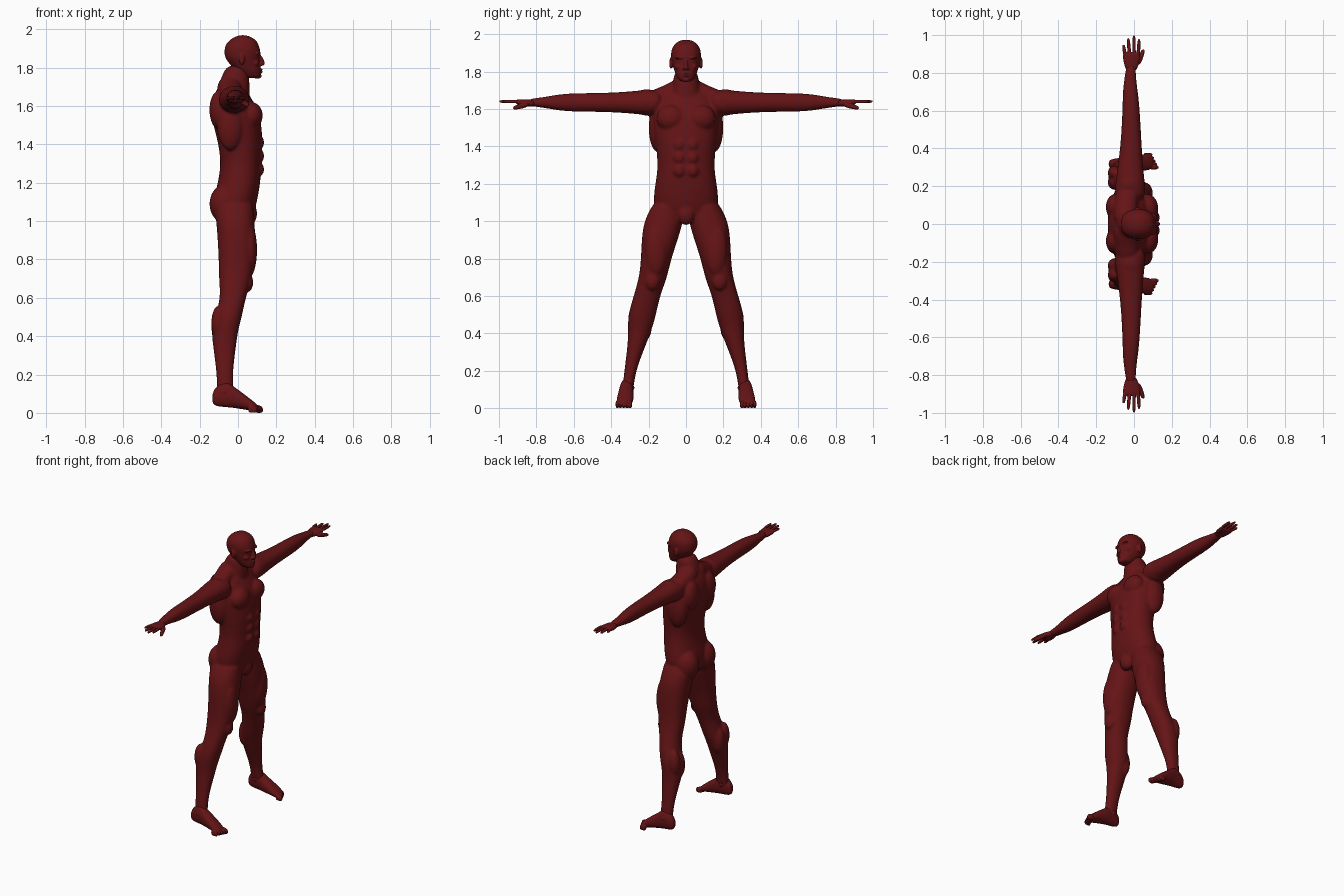
import bpy
import bmesh
from math import cos, sin, tau, copysign
from mathutils import Matrix, Vector

default_cube = bpy.data.objects.get("Cube")
if default_cube:
    bpy.data.objects.remove(default_cube, do_unlink=True)

# One dark red for the whole figure
skin = bpy.data.materials.new("dark_red_skin")
skin.use_nodes = True
skin.diffuse_color = (.13, .007, .008, 1)
skin.node_tree.nodes["Principled BSDF"].inputs["Base Color"].default_value = skin.diffuse_color

BOTH = (1, -1)
MIDDLE = (1,)
SEGMENTS = 16
GROW = 1.02
FULLNESS = .9


def rounded(value):
    """Square off a circle slightly, for fuller cross-sections."""
    return copysign(abs(value) ** FULLNESS, value)


def loft(bm, axis, rings, sides=BOTH):
    """Skin rings of (position, low a, high a, low b, high b) along an axis."""
    for side in sides:
        loops = []
        for along, a_low, a_high, b_low, b_high in rings:
            loop = []
            for step in range(SEGMENTS):
                angle = tau * step / SEGMENTS
                a = (a_low + a_high) / 2 + (a_high - a_low) / 2 * GROW * rounded(cos(angle))
                b = (b_low + b_high) / 2 + (b_high - b_low) / 2 * GROW * rounded(sin(angle))
                x, y, z = {"x": (along, a, b), "y": (a, along, b), "z": (a, b, along)}[axis]
                loop.append(bm.verts.new((x, y * side, z)))
            loops.append(loop)
        for lower, upper in zip(loops, loops[1:]):
            for step in range(SEGMENTS):
                following = (step + 1) % SEGMENTS
                bm.faces.new((lower[step], lower[following], upper[following], upper[step]))
        bm.faces.new(loops[0])
        bm.faces.new(loops[-1])


def stack(bm, levels):
    """Loft upright symmetric levels of (height, back, front, half width)."""
    rings = [(height, back, front, -half, half) for height, back, front, half in levels]
    loft(bm, "z", rings, MIDDLE)


def digit(bm, root, tip, thickness, sides):
    """Loft one tapering finger or thumb from root to tip."""
    root, tip = Vector(root), Vector(tip)
    rings = []
    for part, taper in ((0, 1), (.5, 1), (.85, .85), (1, .5)):
        centre = root.lerp(tip, part)
        radius = thickness * taper
        rings.append((centre.y, centre.x - radius, centre.x + radius,
                      centre.z - radius, centre.z + radius))
    loft(bm, "y", rings, sides)


def muscle(bm, centre, radii, sides=BOTH):
    """Add an ellipsoid, mirrored across the middle when it is paired."""
    x, y, z = centre
    for side in sides:
        place = Matrix.Translation((x, y * side, z)) @ Matrix.Diagonal((*radii, 1))
        bmesh.ops.create_uvsphere(bm, u_segments=SEGMENTS, v_segments=10, radius=GROW, matrix=place)


def finish(bm, name, voxel, smoothing):
    """Fuse the overlapping forms into one smooth skin."""
    bmesh.ops.recalc_face_normals(bm, faces=bm.faces)
    mesh = bpy.data.meshes.new(name)
    bm.to_mesh(mesh)
    bm.free()
    mesh.materials.append(skin)
    mesh.shade_smooth()
    part = bpy.data.objects.new(name, mesh)
    bpy.context.collection.objects.link(part)
    rounding = part.modifiers.new("round", "SUBSURF")
    rounding.levels = rounding.render_levels = 2
    fuse = part.modifiers.new("fuse", "REMESH")
    fuse.mode = "VOXEL"
    fuse.voxel_size = voxel
    fuse.use_smooth_shade = True
    soften = part.modifiers.new("soften", "SMOOTH")
    soften.factor = .5
    soften.iterations = smoothing


# Trunk
body = bmesh.new()
stack(body, [(1, -.08, .06, .08), (1.04, -.11, .08, .15), (1.1, -.13, .1, .18),
             (1.22, -.1, .12, .16), (1.3, -.09, .12, .15), (1.4, -.1, .13, .16),
             (1.54, -.14, .12, .18), (1.61, -.14, .09, .18), (1.67, -.12, .05, .14),
             (1.71, -.1, .03, .08)])
muscle(body, (.07, .08, 1.55), (.06, .08, .07))       # chest
muscle(body, (-.04, .15, 1.5), (.07, .05, .13))       # sides of back
muscle(body, (-.1, .09, 1.58), (.05, .07, .1))        # shoulder blades
muscle(body, (-.07, .09, 1.09), (.08, .08, .1))       # buttocks
muscle(body, (.06, 0, 1.04), (.04, .05, .06), MIDDLE) # groin
for height in (1.27, 1.34, 1.41):                     # belly
    muscle(body, (.11, .035, height), (.027, .034, .036))

# Neck and shoulder slope
stack(body, [(1.62, -.12, .06, .09), (1.68, -.11, .06, .08),
             (1.74, -.09, .06, .07), (1.82, -.06, .05, .06)])
loft(body, "z", [(1.67, .04, .07, 0, .03), (1.8, -.01, .02, .05, .07)])
loft(body, "y", [(0, -.11, .02, 1.6, 1.77), (.06, -.11, .02, 1.6, 1.76),
                 (.12, -.1, .02, 1.6, 1.72), (.2, -.09, .03, 1.6, 1.7)])

# Arms, level with the shoulders
ARM_HEIGHT = 1.635
arm = [(.12, -.1, .06, .06), (.2, -.1, .06, .07), (.28, -.09, .05, .06),
       (.42, -.07, .04, .05), (.62, -.06, .03, .05), (.7, -.06, .02, .04),
       (.78, -.05, .01, .025), (.85, -.04, .01, .02)]
loft(body, "y", [(along, back, front, ARM_HEIGHT - half, ARM_HEIGHT + half)
                 for along, back, front, half in arm])
muscle(body, (-.02, .21, ARM_HEIGHT), (.08, .08, .07)) # shoulder caps

# Legs
loft(body, "z", [(1.12, -.11, .08, .02, .16), (1.05, -.12, .08, .01, .2),
                 (.97, -.11, .09, .02, .235), (.8, -.1, .09, .08, .24),
                 (.7, -.1, .07, .1, .25), (.6, -.09, .04, .14, .28),
                 (.5, -.12, .02, .16, .31), (.43, -.14, 0, .18, .31),
                 (.35, -.13, -.01, .21, .31), (.2, -.11, -.03, .27, .33),
                 (.1, -.11, -.02, .28, .34), (.06, -.11, -.03, .3, .34)])
muscle(body, (.06, .16, .85), (.04, .06, .14))         # thigh fronts
muscle(body, (.05, .18, .68), (.03, .04, .05))         # kneecaps
muscle(body, (-.1, .22, .45), (.04, .04, .09))         # inner calves
muscle(body, (-.1, .27, .47), (.04, .04, .09))         # outer calves
finish(body, "body", .007, 8)

# Head
head = bmesh.new()
stack(head, [(1.745, .045, .11, .03), (1.76, .02, .12, .043), (1.79, -.02, .12, .058),
             (1.85, -.07, .11, .077), (1.88, -.07, .12, .08), (1.91, -.07, .11, .08),
             (1.94, -.05, .1, .067), (1.96, -.02, .07, .045), (1.97, .01, .04, .02)])
muscle(head, (.1, .03, 1.874), (.02, .03, .008))          # brows
muscle(head, (.09, .03, 1.855), (.02, .014, .008))        # eyes
muscle(head, (.08, .04, 1.825), (.03, .02, .02))          # cheeks
muscle(head, (.12, .01, 1.817), (.012, .01, .008))        # nostrils
muscle(head, (.1, 0, 1.757), (.024, .02, .014), MIDDLE)   # chin
muscle(head, (.02, .08, 1.845), (.015, .01, .03))         # ears
for lip_height in (1.778, 1.79):
    muscle(head, (.11, 0, lip_height), (.02, .02, .006), MIDDLE)
stack(head, [(1.81, .09, .135, .012), (1.82, .09, .145, .012), (1.875, .09, .12, .007)])  # nose
finish(head, "head", .004, 3)

# Hands and feet, one object for each side
for label, side in (("left", 1), ("right", -1)):
    sides = (side,)
    hand = bmesh.new()
    loft(hand, "y", [(.8, -.04, .01, 1.61, 1.65), (.86, -.056, .03, 1.614, 1.652),
                     (.89, -.06, .033, 1.62, 1.652), (.91, -.056, .03, 1.624, 1.65)], sides)
    for root_x, tip_x, reach in ((-.047, -.056, .95), (-.024, -.03, .985), (0, 0, 1), (.022, .027, .98)):
        digit(hand, (root_x, .89, 1.64), (tip_x, reach, 1.64), .0095, sides)
    digit(hand, (.02, .84, 1.625), (.05, .925, 1.605), .014, sides)
    finish(hand, label + "_hand", .003, 2)

    foot = bmesh.new()
    loft(foot, "x", [(-.135, .3, .335, .05, .1), (-.115, .29, .345, .034, .14),
                     (-.06, .284, .352, .03, .17), (-.02, .28, .36, .026, .135),
                     (.03, .28, .367, .018, .1), (.08, .284, .373, .01, .06),
                     (.106, .3, .355, .01, .04)], sides)
    muscle(foot, (-.07, .315, .11), (.024, .04, .026), sides)  # ankle bones
    for toe in range(5):
        across = .3 + .017 * toe
        tip = .132 - .008 * toe
        half = .009 if toe else .013
        loft(foot, "x", [(tip - .05, across - half, across + half, 0, .045),
                         (tip - .02, across - half, across + half, 0, .04),
                         (tip, across - half / 2, across + half / 2, 0, .03)], sides)
    finish(foot, label + "_foot", .0035, 2)
